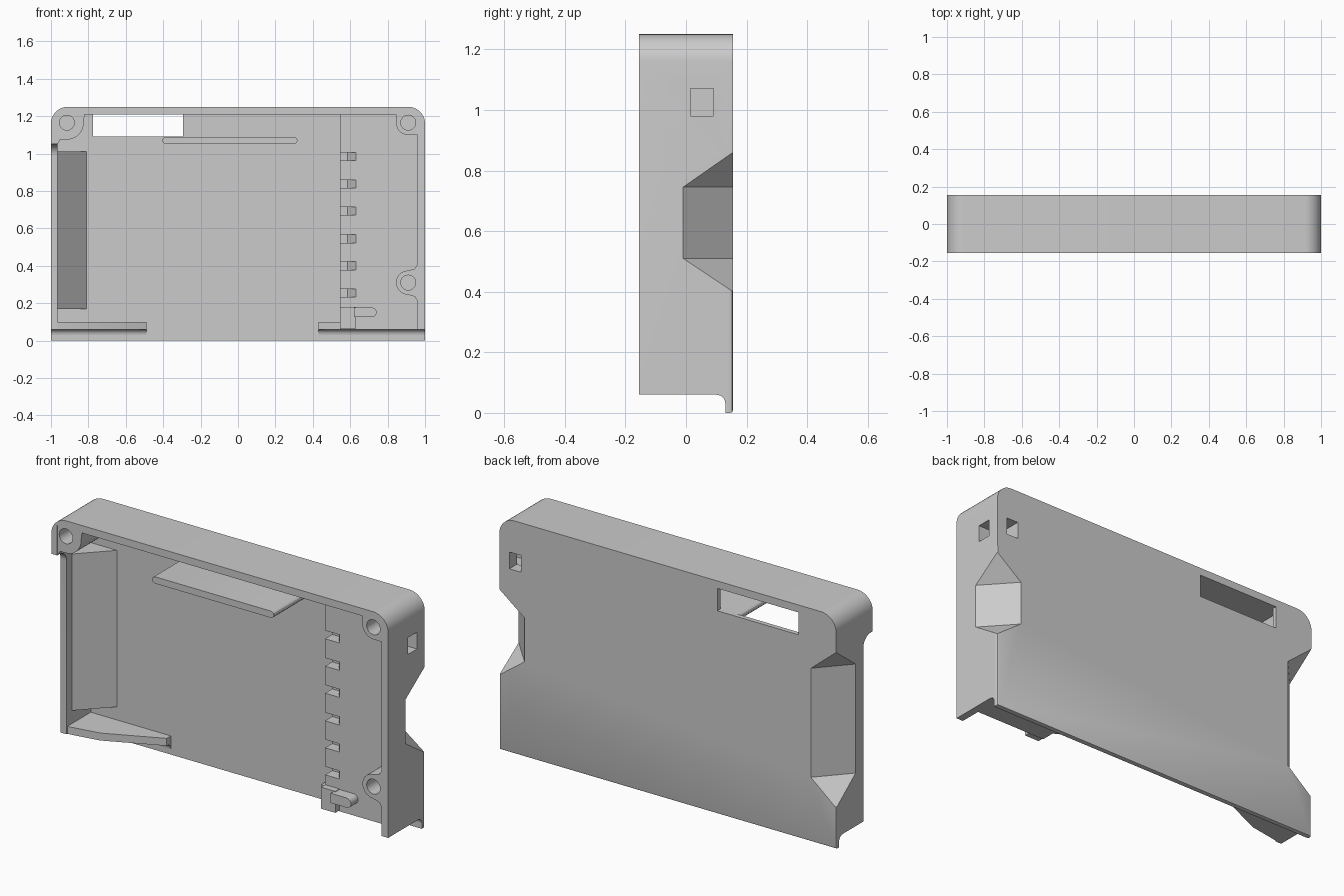
import bpy, bmesh
from math import sin, cos, radians
from mathutils import Vector

if "Cube" in bpy.data.objects:
    bpy.data.objects.remove(bpy.data.objects["Cube"], do_unlink=True)

GREY = (0.6, 0.6, 0.6, 1)
plastic = bpy.data.materials.new("light_grey_plastic")
plastic.use_nodes = True
plastic.diffuse_color = GREY
plastic.node_tree.nodes["Principled BSDF"].inputs["Base Color"].default_value = GREY


def finish(name, bm):
    bmesh.ops.recalc_face_normals(bm, faces=bm.faces)
    mesh = bpy.data.meshes.new(name)
    bm.to_mesh(mesh)
    bm.free()
    mesh.materials.append(plastic)
    ob = bpy.data.objects.new(name, mesh)
    bpy.context.collection.objects.link(ob)
    return ob


def prism(name, pts, axis, lo, hi, bevel=0):
    """Extrude a flat outline along an axis, optionally bevelling its far rim."""
    place = {"x": lambda a, b, d: (d, a, b),
             "y": lambda a, b, d: (a, d, b),
             "z": lambda a, b, d: (a, b, d)}[axis]
    bm = bmesh.new()
    near = [bm.verts.new(place(a, b, lo)) for a, b in pts]
    far = [bm.verts.new(place(a, b, hi)) for a, b in pts]
    bm.faces.new(near)
    cap = bm.faces.new(far)
    n = len(pts)
    for i in range(n):
        j = (i + 1) % n
        bm.faces.new((near[i], near[j], far[j], far[i]))
    if bevel:
        bmesh.ops.bevel(bm, geom=list(cap.edges), offset=bevel, segments=2,
                        affect="EDGES", profile=0.5)
    return finish(name, bm)


def rect(a0, a1, b0, b1):
    return [(a0, b0), (a1, b0), (a1, b1), (a0, b1)]


def box(name, x0, x1, y0, y1, z0, z1):
    return prism(name, rect(x0, x1, z0, z1), "y", y0, y1)


def arc(ca, cb, r, start, end, steps=10):
    return [(ca + r * cos(radians(start + (end - start) * i / steps)),
             cb + r * sin(radians(start + (end - start) * i / steps)))
            for i in range(steps + 1)]


def notch(side, flat, tips):
    """Diagonal cut across a back corner, tapering to a point at both ends."""
    a = [Vector((side * 0.85, 0.155, z)) for z in flat]
    b = [Vector((side, -0.01, z)) for z in flat]
    bm = bmesh.new()
    for p, q, z in zip(a, b, tips):
        tip = Vector((side, 0.155, z))
        for v in (p + (p - q) * 0.15, q + (q - p) * 0.15, tip + (tip - (p + q) / 2) * 0.15):
            bm.verts.new(v)
    bmesh.ops.convex_hull(bm, input=bm.verts)
    return finish("notch_cutter", bm)


def cut(targets, cutters):
    for ob in targets:
        bpy.context.view_layer.objects.active = ob
        for c in cutters:
            m = ob.modifiers.new("cut", "BOOLEAN")
            m.operation, m.solver, m.object = "DIFFERENCE", "EXACT", c
            bpy.ops.object.modifier_apply(modifier=m.name)
    for c in cutters:
        bpy.data.objects.remove(c, do_unlink=True)


BACK, FLOOR, FRONT = 0.155, 0.13, -0.155
DECK = -0.04
top_arcs = arc(0.91, 1.16, 0.09, 0, 90) + arc(-0.91, 1.16, 0.09, 90, 180)

# back plate with its rounded rim, and the surrounding three-sided wall
plate = prism("back_plate", [(-1, 0), (1, 0)] + top_arcs, "y", FLOOR, BACK, 0.009)
wall = prism("side_and_top_wall",
             [(0.96, 0.06), (1, 0.06)] + top_arcs + [(-1, 0.06), (-0.965, 0.06),
              (-0.965, 1.21), (0.96, 1.21)], "y", FRONT, FLOOR)

# raised deck on the left, and the sloped pocket wall on the right
deck = box("raised_deck", 0.545, 0.96, DECK, FLOOR, 0.06, 1.21)
pocket = prism("sloped_pocket_wall", [(-0.81, FLOOR), (-0.965, -0.03), (-0.965, FLOOR)],
               "z", 0.17, 1.01)

# screw bosses
boss_r = prism("left_top_boss", [(0.96, 1.1)] + arc(0.91, 1.165, 0.065, 270, 180)
               + [(0.845, 1.21), (0.96, 1.21)], "y", -0.152, DECK)
boss_low = prism("left_lower_boss", [(0.96, 0.21), (0.945, 0.235)]
                 + arc(0.91, 0.31, 0.065, 270, 90) + [(0.945, 0.385), (0.96, 0.41)],
                 "y", -0.152, DECK)
boss_l = prism("right_top_boss", [(-0.965, 1.05), (-0.95, 1.075)]
               + arc(-0.915, 1.165, 0.09, 270, 360) + [(-0.82, 1.21), (-0.965, 1.21)],
               "y", -0.152, FLOOR)

# corner notches, window and strap hole
cut([plate, wall, deck], [notch(1, (0.51, 0.745), (0.4, 0.86))])
cut([plate, wall, pocket], [notch(-1, (0.345, 0.93), (0.22, 1.055))])
cut([plate], [box("window_cutter", -0.775, -0.295, 0, 0.3, 1.09, 1.21)])
cut([plate, wall, deck], [box("strap_side_cutter", 0.87, 1.1, 0.015, 0.09, 0.98, 1.07),
                          box("strap_back_cutter", 0.87, 0.94, 0.06, 0.3, 0.985, 1.075)])

# lowered front edge of the right wall
cut([wall], [prism("edge_cutter", [(-0.2, 0), (-0.075, 0)] + arc(-0.135, 0.99, 0.06, 0, 90)
                   + [(-0.2, 1.05)], "x", -1.1, -0.96)])

# screw holes
for boss, x, z in ((boss_r, 0.91, 1.165), (boss_low, 0.91, 0.31), (boss_l, -0.915, 1.165)):
    cut([boss, deck], [prism("hole_cutter", arc(x, z, 0.04, 0, 345, 23), "y", -0.3, 0.01)])

# row of ramped slots along the deck edge
for z in (0.255, 0.4, 0.545, 0.693, 0.838, 0.985):
    cut([deck], [prism("slot_cutter", [(0.5, -0.1), (0.63, -0.1), (0.63, DECK), (0.585, 0.02),
                                       (0.5, 0.02)], "z", z - 0.022, z + 0.022)])

# shelf under the window
shelf_ends = arc(-0.387, 1.07, 0.018, 90, 270, 6) + arc(0.3, 1.07, 0.018, -90, 90, 6)
prism("inner_shelf", shelf_ends, "y", -0.15, FLOOR)

# bottom ledges tapering into the back plate, with coves under them
prism("right_bottom_ledge", [(-1, -0.075), (-0.79, -0.04), (-0.49, 0.095), (-0.49, FLOOR),
                             (-1, FLOOR)], "z", 0.06, 0.1)
prism("left_bottom_ledge", [(0.43, 0.095), (0.55, 0.03), (0.55, FLOOR), (0.43, FLOOR)],
      "z", 0.06, 0.1)
cove = arc(0.1, 0.03, 0.03, 90, 0, 6) + [(FLOOR + 0.005, 0.03), (FLOOR + 0.005, 0.06)]
prism("right_cove", cove, "x", -1, -0.49)
prism("left_cove", cove, "x", 0.43, 1)

# latch at the lower end of the deck
box("latch_base", 0.545, 0.63, -0.075, DECK, 0.065, 0.18)
prism("latch_peg", [(0.62, 0.125)] + arc(0.715, 0.151, 0.026, -90, 90, 8) + [(0.62, 0.177)],
      "y", -0.1, DECK)

for ob in bpy.context.scene.objects:
    ob.select_set(ob.type == "MESH")
bpy.context.view_layer.objects.active = plate
bpy.ops.object.shade_smooth_by_angle(angle=radians(30))
